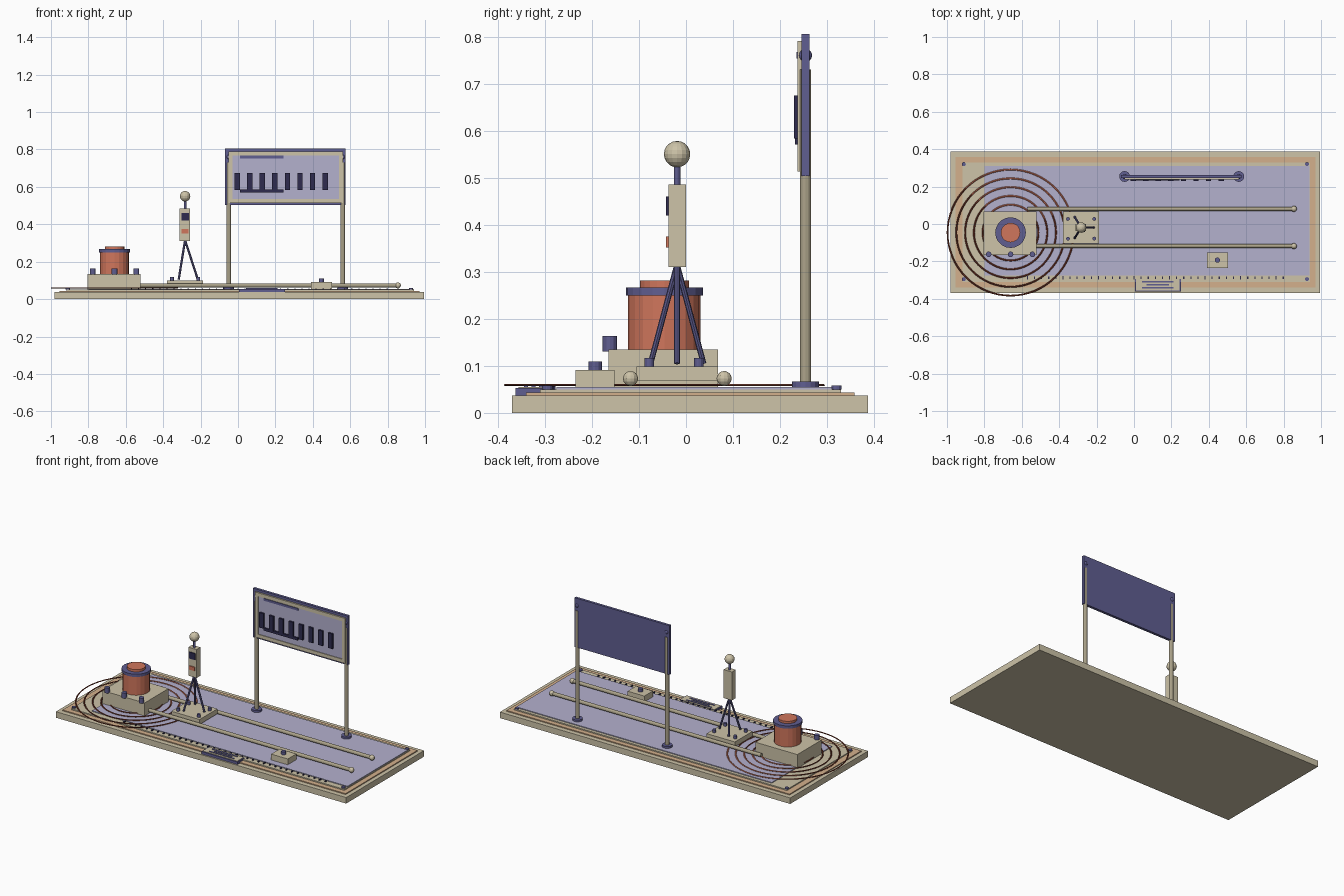
import bpy, bmesh, math
from mathutils import Vector

if "Cube" in bpy.data.objects:
    bpy.data.objects.remove(bpy.data.objects["Cube"])


def mat(name, r, g, b):
    m = bpy.data.materials.new(name)
    lin = [((c / 255 + 0.055) / 1.055) ** 2.4 for c in (r, g, b)]
    m.diffuse_color = (*lin, 1)
    m.use_nodes = True
    m.node_tree.nodes["Principled BSDF"].inputs["Base Color"].default_value = m.diffuse_color
    return m


BEIGE = mat("beige", 205, 195, 168)
BLUE = mat("slate blue", 96, 94, 145)
LAV = mat("lavender", 180, 177, 206)
COPPER = mat("copper", 208, 118, 92)
TAN = mat("tan", 212, 176, 140)
NAVY = mat("navy", 46, 43, 78)
RUST = mat("rust", 125, 58, 42)
STEEL = mat("warm steel", 172, 163, 138)


def finish(name, bm, *mats):
    me = bpy.data.meshes.new(name)
    bmesh.ops.recalc_face_normals(bm, faces=bm.faces)
    bm.to_mesh(me)
    bm.free()
    ob = bpy.data.objects.new(name, me)
    bpy.context.collection.objects.link(ob)
    for m in mats:
        me.materials.append(m)
    return ob


def box(name, m, x0, x1, y0, y1, z0, z1):
    bm = bmesh.new()
    bmesh.ops.create_cube(bm, size=1)
    for v in bm.verts:
        v.co = ((x0 + x1) / 2 + v.co.x * (x1 - x0),
                (y0 + y1) / 2 + v.co.y * (y1 - y0),
                (z0 + z1) / 2 + v.co.z * (z1 - z0))
    return finish(name, bm, m)


def rod(name, m, a, b, r, sides=12):
    """Cylinder from point a to point b."""
    a, b = Vector(a), Vector(b)
    bm = bmesh.new()
    bmesh.ops.create_cone(bm, cap_ends=True, segments=sides, radius1=r, radius2=r,
                          depth=(b - a).length)
    q = Vector((0, 0, 1)).rotation_difference(b - a)
    for v in bm.verts:
        v.co = q @ v.co + (a + b) / 2
    return finish(name, bm, m)


def post(name, m, x, y, z0, z1, r, sides=12):
    return rod(name, m, (x, y, z0), (x, y, z1), r, sides)


def ball(name, m, x, y, z, r, u=12, v=8):
    bm = bmesh.new()
    bmesh.ops.create_uvsphere(bm, u_segments=u, v_segments=v, radius=r)
    bmesh.ops.translate(bm, verts=bm.verts, vec=(x, y, z))
    return finish(name, bm, m)


def ring(name, x, y, z, r, t, n=64, k=6):
    """Thin torus; the far-side arc is copper, the rest rust."""
    bm = bmesh.new()
    loops = []
    for i in range(n):
        a = math.tau * i / n
        loops.append([bm.verts.new((x + (r + t * math.cos(b)) * math.cos(a),
                                    y + (r + t * math.cos(b)) * math.sin(a),
                                    z + t * 0.6 * math.sin(b)))
                      for b in (math.tau * j / k for j in range(k))])
    for i in range(n):
        p, q = loops[i], loops[(i + 1) % n]
        for j in range(k):
            f = bm.faces.new((p[j], q[j], q[(j + 1) % k], p[(j + 1) % k]))
            f.material_index = 0 if 0.06 * n < i < 0.36 * n else 1
    return finish(name, bm, COPPER, RUST)


# Stepped base with inlay panel and corner bolts
box("base_slab", BEIGE, -0.98, 0.995, -0.37, 0.387, 0, 0.037)
box("base_trim", TAN, -0.955, 0.97, -0.34, 0.358, 0.037, 0.043)
box("base_deck", BEIGE, -0.917, 0.94, -0.31, 0.329, 0.043, 0.050)
box("deck_panel", LAV, -0.80, 0.938, -0.275, 0.31, 0.050, 0.055)
for x in (-0.91, 0.925):
    for y in (-0.295, 0.32):
        post("corner_bolt", BLUE, x, y, 0.05, 0.058, 0.011)

# Ripple rings around the coil
CX, CY = -0.66, -0.046
for i in range(5):
    ring("wave_ring", CX, CY, 0.059, 0.337 - 0.047 * i, 0.0045)

# Coil housing, coil and terminals
box("coil_housing", BEIGE, -0.805, -0.52, -0.165, 0.068, 0.05, 0.135)
post("coil_body", COPPER, CX, CY, 0.135, 0.25, 0.077, 20)
post("coil_collar", BLUE, CX, CY, 0.25, 0.267, 0.082, 20)
post("coil_cap", COPPER, CX, CY, 0.267, 0.281, 0.052, 20)
for x in (-0.777, -0.66, -0.543):
    post("terminal", BLUE, x, -0.162, 0.131, 0.163, 0.015)

# Guide rails with ball ends
for y in (-0.118, 0.081):
    rod("guide_rail", STEEL, (-0.57, y, 0.073), (0.855, y, 0.073), 0.011)
    ball("rail_end", BEIGE, 0.855, y, 0.073, 0.016)

# Sliding carriage with tripod and meter
TX, TY = -0.283, -0.019
box("carriage", BEIGE, -0.38, -0.188, -0.105, 0.068, 0.068, 0.099)
for x in (-0.353, -0.212):
    for y in (-0.078, 0.027):
        post("carriage_bolt", BLUE, x, y, 0.098, 0.117, 0.010)
for k in range(3):
    a = math.tau * k / 3
    rod("tripod_leg", BLUE, (TX + 0.068 * math.cos(a), TY + 0.065 * math.sin(a), 0.105),
        (TX, TY, 0.315), 0.006, 8)
box("meter_body", BEIGE, -0.312, -0.256, -0.037, 0, 0.31, 0.485)
box("meter_screen", NAVY, -0.303, -0.262, -0.043, -0.037, 0.42, 0.46)
box("meter_button", COPPER, -0.302, -0.265, -0.043, -0.037, 0.352, 0.375)
post("antenna_neck", BLUE, TX, TY, 0.485, 0.53, 0.007)
ball("antenna_ball", BEIGE, TX, TY, 0.55, 0.028, 16, 10)

# Sign: posts, feet, back board, raised frame, face
for x in (-0.05, 0.56):
    post("sign_foot", BLUE, x, 0.254, 0.055, 0.067, 0.029, 16)
    post("sign_post", STEEL, x, 0.254, 0.067, 0.73, 0.012)
    ball("sign_bolt", BLUE, x, 0.254, 0.76, 0.014)
box("sign_board", BLUE, -0.07, 0.575, 0.246, 0.262, 0.503, 0.805)
box("sign_face", LAV, -0.03, 0.54, 0.241, 0.247, 0.53, 0.775)
for z0 in (0.513, 0.768):
    box("frame_rail", BEIGE, -0.052, 0.562, 0.237, 0.246, z0, z0 + 0.022)
for x0 in (-0.052, 0.54):
    box("frame_stile", BEIGE, x0, x0 + 0.022, 0.237, 0.246, 0.513, 0.79)

# Chart on the sign
box("chart_title", BLUE, 0.01, 0.243, 0.235, 0.242, 0.753, 0.767)
box("chart_baseline", NAVY, 0.01, 0.243, 0.232, 0.242, 0.571, 0.587)
for i in range(8):
    x = -0.018 + 0.067 * i
    box("chart_bar", NAVY, x, x + 0.029, 0.230, 0.242, 0.583, 0.675)

# Slider box with knob
box("control_box", BEIGE, 0.39, 0.503, -0.235, -0.152, 0.055, 0.091)
post("control_knob", BLUE, 0.446, -0.193, 0.091, 0.109, 0.014)

# Ruler ticks, every fifth one longer
for i in range(37):
    x = -0.57 + 0.038 * i
    d = 0.010 if i % 5 == 0 else 0.006
    box("ruler_tick", NAVY, x - 0.003, x + 0.003, -0.287 - d, -0.287 + d, 0.05, 0.057)

# Front nameplate with border and bars
box("plate_border", BLUE, 0.005, 0.25, -0.362, -0.293, 0.037, 0.053)
box("plate_face", BEIGE, 0.011, 0.244, -0.356, -0.293, 0.05, 0.055)
for i, w in enumerate((0.085, 0.06, 0.085)):
    y = -0.308 - 0.016 * i
    box("plate_bar", BLUE, 0.127 - w, 0.127 + w, y - 0.004, y + 0.004, 0.053, 0.058)
